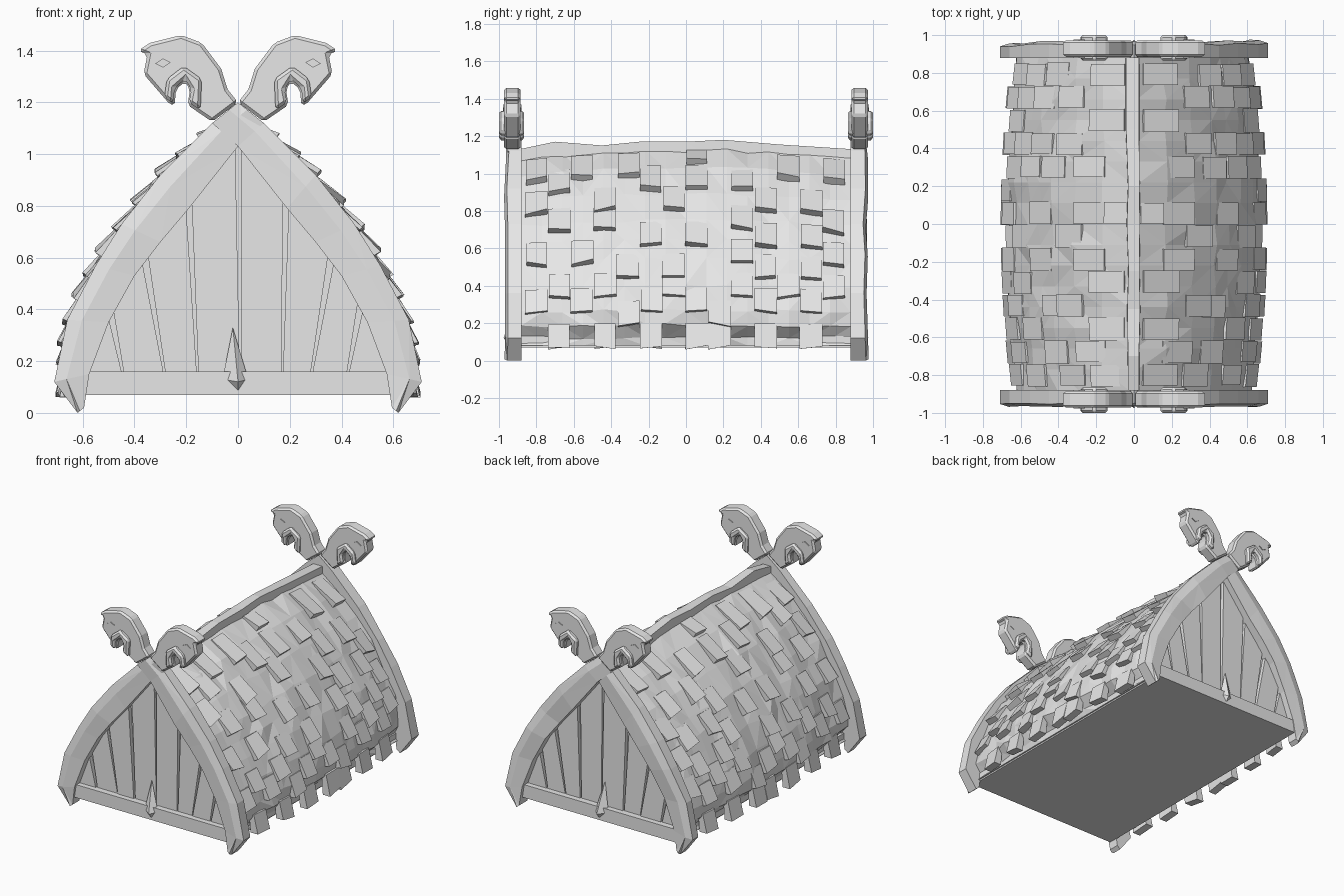
import bpy, bmesh, random
from mathutils import Vector

random.seed(4)
cube = bpy.data.objects.get("Cube")
if cube:
    bpy.data.objects.remove(cube)

GREY = (0.8, 0.8, 0.8, 1)
mat = bpy.data.materials.new("plain grey")
mat.use_nodes = True
mat.diffuse_color = GREY
mat.node_tree.nodes["Principled BSDF"].inputs["Base Color"].default_value = GREY


def rnd(a):
    return random.uniform(-a, a)


def finish(name, bm, bevel=0):
    bmesh.ops.recalc_face_normals(bm, faces=bm.faces)
    me = bpy.data.meshes.new(name)
    bm.to_mesh(me)
    bm.free()
    me.materials.append(mat)
    ob = bpy.data.objects.new(name, me)
    bpy.context.collection.objects.link(ob)
    if bevel:
        m = ob.modifiers.new("chamfer", "BEVEL")
        m.width, m.segments, m.limit_method = bevel, 1, "ANGLE"
    return ob


def loft(bm, rings, triangles=False):
    """Skin closed rings of equal length and cap both ends."""
    vs = [[bm.verts.new(p) for p in r] for r in rings]
    n = len(vs[0])
    sides = []
    for a, b in zip(vs, vs[1:]):
        for i in range(n):
            j = (i + 1) % n
            sides.append(bm.faces.new((a[i], a[j], b[j], b[i])))
    bm.faces.new(vs[0])
    bm.faces.new(vs[-1])
    if triangles:
        bmesh.ops.triangulate(bm, faces=sides)


def prism(bm, pts, y0, y1):
    loft(bm, [[(x, y, z) for x, z in pts] for y in (y0, y1)])


# Roof cross-section from ridge to eave
PROFILE = [(0.02, 1.13), (0.17, 1.03), (0.32, 0.89), (0.43, 0.75), (0.5, 0.65),
           (0.56, 0.55), (0.63, 0.4), (0.665, 0.27), (0.67, 0.19)]
END = 0.88


def swell(x, y, z):
    t = (y / END) ** 2
    return Vector((x * (1 - 0.08 * t), y, z * (1 - 0.04 * t)))


def on_roof(z):
    for (x0, z0), (x1, z1) in zip(PROFILE, PROFILE[1:]):
        if z >= z1:
            return x0 + (x1 - x0) * (z0 - z) / (z0 - z1)
    return PROFILE[-1][0]


# Bulging roof body, lightly chiselled
bm = bmesh.new()
half = PROFILE + [(0.61, 0.12), (0.6, 0.08)]
rings = []
COUNT = 16
for k in range(COUNT + 1):
    y = END * (2 * k / COUNT - 1)
    ring = [swell(x + rnd(0.012), y, z + rnd(0.008)) for x, z in half[:-1]]
    ring.append(Vector((0.6, y, 0.08)))
    ring += [swell(-x - rnd(0.012), y, z + rnd(0.008)) if z > 0.1 else Vector((-x, y, z))
             for x, z in reversed(half)]
    rings.append(ring)
loft(bm, rings, True)
finish("roof_body", bm)

# Raised shingles: each row is its lower edge height and a placement map
ROWS = [(1.05, ".......#......"), (0.98, "#.#.#......#.#"), (0.91, ".#...#.#.#...."),
        (0.80, "#..#..#...#.#."), (0.70, ".#.#.....#...#"), (0.61, ".....#.#..#.#."),
        (0.52, "#.#......#...#"), (0.44, "....#.#...#.#."), (0.34, ".#.#..#..#.#.#"),
        (0.26, "#.#..#.#..#.#."), (0.19, "....#...#....."), (0.07, ".#.#.#.##.#.#.")]
for side, label in ((1, "left"), (-1, "right")):
    bm = bmesh.new()
    for z, row in ROWS:
        for col, mark in enumerate(row):
            if mark != "#":
                continue
            yc = -0.8 + 0.1225 * col
            top = min(z + 0.13, 1.12)
            slant = rnd(0.012)
            shingle = []
            for e in (-1, 1):
                y = yc + e * (0.058 + rnd(0.005))
                low = swell(on_roof(z), y, z + e * slant)
                up = swell(on_roof(top), y, top)
                d = (up - low).normalized()
                n = Vector((d.z, 0, -d.x))
                ring = [low - n * 0.02, low + n * 0.036, up + n * 0.006, up - n * 0.03]
                shingle.append([(side * p.x, p.y, p.z) for p in ring])
            loft(bm, shingle)
    finish(label + "_shingles", bm)

# Wavy ridge board
bm = bmesh.new()
RIDGE = [(-0.89, 1.13), (-0.7, 1.17), (-0.45, 1.15), (-0.25, 1.17), (0, 1.17),
         (0.2, 1.18), (0.5, 1.155), (0.89, 1.13)]
rings = []
for y, z in RIDGE:
    w = 0.036 + rnd(0.006)
    off = rnd(0.008)
    rings.append([(off - w, y, 1.04), (off + w, y, 1.04), (off + w * 0.9, y, z), (off - w * 0.9, y, z)])
loft(bm, rings, True)
finish("ridge_board", bm)

# Flat floor
bm = bmesh.new()
prism(bm, [(-0.59, 0.07), (0.59, 0.07), (0.59, 0.13), (-0.59, 0.13)], -0.93, 0.93)
finish("floor", bm)

# Outer and inner edge of a gable board, from the crossing down to the foot
BOARD = [((0, 1.2), (-0.1, 1.12)), ((0.1, 1.12), (0, 1.03)), ((0.3, 0.92), (0.19, 0.79)),
         ((0.45, 0.73), (0.3, 0.66)), ((0.55, 0.57), (0.4, 0.53)), ((0.66, 0.36), (0.5, 0.35)),
         ((0.71, 0.12), (0.575, 0.15)), ((0.62, 0), (0.595, 0.02))]
# Carved head outline with a hooked mouth
HEAD = [(0, 1.2), (-0.04, 1.25), (-0.065, 1.33), (-0.14, 1.43), (-0.22, 1.46), (-0.34, 1.43),
        (-0.385, 1.4), (-0.35, 1.385), (-0.365, 1.31), (-0.27, 1.2), (-0.245, 1.185),
        (-0.24, 1.25), (-0.205, 1.28), (-0.185, 1.25), (-0.195, 1.19), (-0.1, 1.125)]
# Thick rolled lip around the mouth
LIP = [(-0.285, 1.22), (-0.275, 1.29), (-0.21, 1.34), (-0.14, 1.29), (-0.145, 1.17),
       (-0.19, 1.2), (-0.18, 1.25), (-0.205, 1.29), (-0.245, 1.255), (-0.25, 1.195)]
# Plank joints: x at the bottom and at the top
JOINTS = [(-0.57, -0.6), (-0.44, -0.5), (-0.28, -0.36), (-0.155, -0.19), (0.01, 0),
          (0.17, 0.185), (0.28, 0.36), (0.42, 0.48), (0.57, 0.6)]

for f, end in ((-1, "front"), (1, "back")):
    # Gable wall planks with tapering gaps
    bm = bmesh.new()
    for (b0, t0), (b1, t1) in zip(JOINTS, JOINTS[1:]):
        t0, t1 = t0 + 0.011, t1 - 0.011
        pts = [(b0 + 0.003, 0.13), (b1 - 0.003, 0.13),
               (t1, 1.05 - 1.25 * abs(t1)), (t0, 1.05 - 1.25 * abs(t0))]
        prism(bm, pts, f * 0.87, f * (0.905 + rnd(0.005)))
    finish(end + "_planks", bm)

    # Sill beam
    bm = bmesh.new()
    prism(bm, [(-0.59, 0.07), (0.59, 0.07), (0.575, 0.16), (-0.575, 0.16)], f * 0.87, f * 0.945)
    finish(end + "_sill", bm)

    # Pointed boss on the sill
    bm = bmesh.new()
    for x, y, z in ((-0.06, 0.93, 0.13), (-0.02, 0.91, 0.33), (0.04, 0.93, 0.13),
                    (0, 0.93, 0.07), (0, 0.975, 0.12)):
        bm.verts.new((x, f * y, z))
    bmesh.ops.convex_hull(bm, input=bm.verts)
    finish(end + "_boss", bm)

    for s, label in ((1, "left"), (-1, "right")):
        # Chiselled gable board
        bm = bmesh.new()
        rings = []
        for (ox, oz), (ix, iz) in BOARD:
            face = 0.965 + 0.004 * s + rnd(0.008)
            mx, mz = (ox * 0.65 + ix * 0.35), (oz * 0.65 + iz * 0.35)
            rings.append([(s * ox, f * 0.88, oz), (s * ox, f * (face - 0.015), oz),
                          (s * mx, f * face, mz), (s * ix, f * (face - 0.006), iz),
                          (s * ix, f * 0.88, iz)])
        loft(bm, rings, True)
        finish(f"{end}_{label}_gable_board", bm)

        # Carved head, lip, and eye on the crossing board
        bm = bmesh.new()
        prism(bm, [(s * x, z) for x, z in HEAD], f * 0.885, f * 0.972)
        finish(f"{end}_{label}_head", bm, 0.012)
        bm = bmesh.new()
        prism(bm, [(s * x, z) for x, z in LIP], f * 0.865, f * 1.0)
        finish(f"{end}_{label}_lip", bm, 0.012)
        bm = bmesh.new()
        eye = [(-0.32, 1.35), (-0.29, 1.37), (-0.26, 1.355), (-0.29, 1.335)]
        prism(bm, [(s * x, z) for x, z in eye], f * 0.88, f * 0.978)
        finish(f"{end}_{label}_eye", bm)
